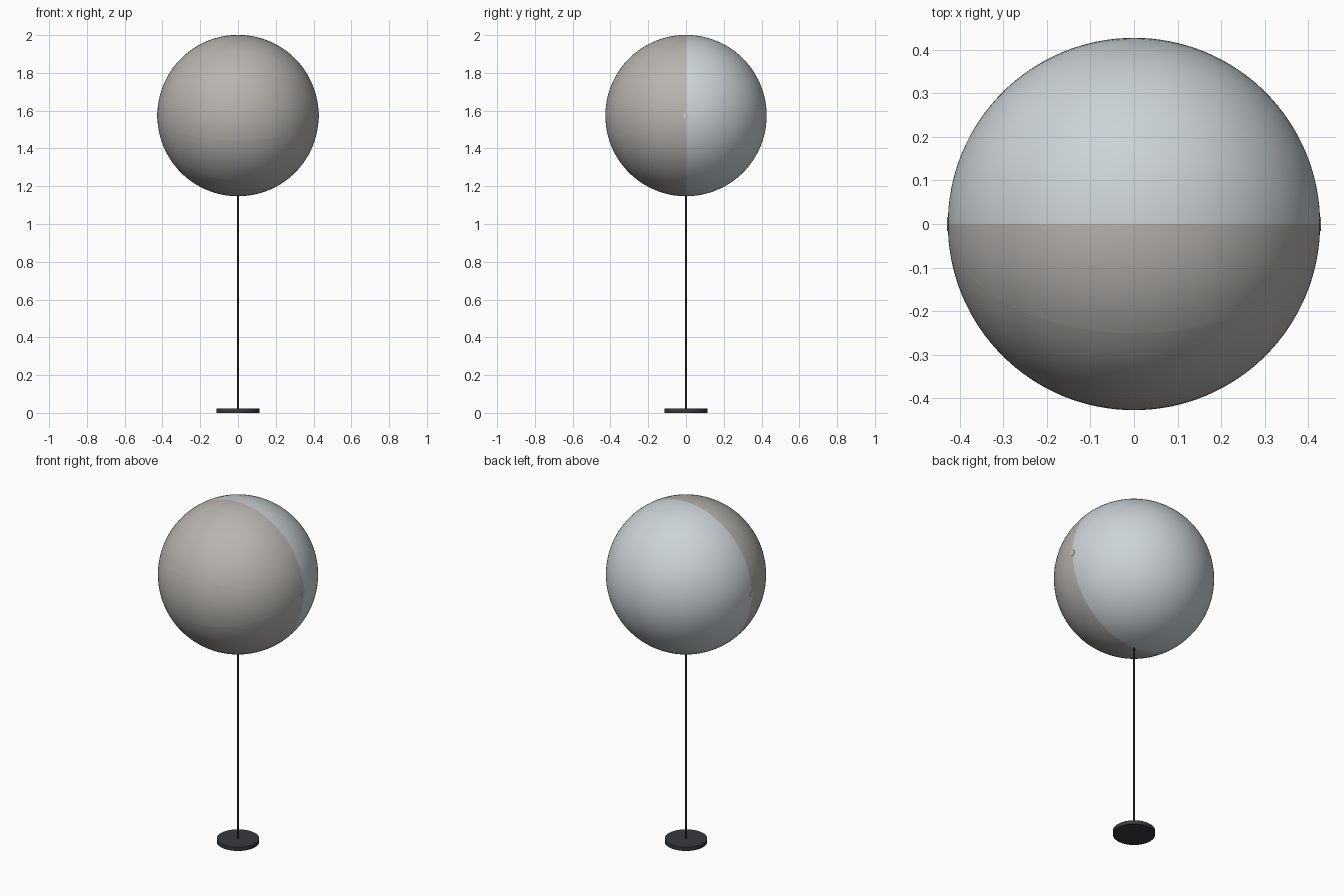
import bpy, bmesh
from math import sin, cos, pi, radians

if "Cube" in bpy.data.objects:
    bpy.data.objects.remove(bpy.data.objects["Cube"])

R, CZ = 0.427, 1.574


def material(name, color):
    m = bpy.data.materials.new(name)
    m.diffuse_color = (*color, 1)
    m.use_nodes = True
    m.node_tree.nodes["Principled BSDF"].inputs["Base Color"].default_value = m.diffuse_color
    return m


GLASS = material("cool_grey", (0.60, 0.65, 0.68))
SHADE = material("warm_grey", (0.48, 0.46, 0.43))
METAL = material("dark_metal", (0.04, 0.042, 0.05))
PIN = material("pale_pin", (0.8, 0.82, 0.83))


def finish(name, mat, angle=40):
    ob = bpy.context.object
    ob.name = name
    ob.data.materials.append(mat)
    bpy.ops.object.shade_smooth_by_angle(angle=radians(angle))
    return ob


def cylinder(name, r, depth, loc, mat, rot=(0, 0, 0), verts=48):
    bpy.ops.mesh.primitive_cylinder_add(vertices=verts, radius=r, depth=depth,
                                        location=loc, rotation=rot)
    return finish(name, mat)


def gore(name, a0, a1, mat, r=R, n=10, m=64):
    """Spherical panel between two angles, turning about the x axis."""
    bm = bmesh.new()
    rows = []
    for i in range(n + 1):
        a = a0 + (a1 - a0) * i / n
        rows.append([bm.verts.new((-r * cos(pi * j / m),
                                   -r * sin(pi * j / m) * cos(a),
                                   r * sin(pi * j / m) * sin(a)))
                     for j in range(m + 1)])
    for p, q in zip(rows, rows[1:]):
        for j in range(m):
            bm.faces.new((p[j], p[j + 1], q[j + 1], q[j]))
    bmesh.ops.remove_doubles(bm, verts=bm.verts, dist=1e-5)
    bmesh.ops.recalc_face_normals(bm, faces=bm.faces)
    if sum(f.normal.dot(f.calc_center_median()) for f in bm.faces) < 0:
        bmesh.ops.reverse_faces(bm, faces=bm.faces)
    me = bpy.data.meshes.new(name)
    bm.to_mesh(me)
    bm.free()
    ob = bpy.data.objects.new(name, me)
    ob.location.z = CZ
    bpy.context.collection.objects.link(ob)
    bpy.ops.object.select_all(action='DESELECT')
    bpy.context.view_layer.objects.active = ob
    ob.select_set(True)
    return finish(name, mat)


# Foot and stem
cylinder("base", 0.113, 0.022, (0, 0, 0.011), METAL, verts=64)
cylinder("stem", 0.005, CZ - R - 0.01, (0, 0, (CZ - R + 0.03) / 2), METAL, verts=24)

# Rear half globe
gore("globe_back", pi / 2, 3 * pi / 2, GLASS, n=48)

# Front shade: five fabric panels with fine seams
for k in range(5):
    a = -pi / 2 + k * pi / 5
    gore(f"shade_panel_{k + 1}", a, a + pi / 5, SHADE)

# Pivot pins on both sides
for side, s in (("left", -1), ("right", 1)):
    cylinder(f"pivot_{side}", 0.016, 0.01, (s * (R - 0.003), 0, CZ), PIN,
             rot=(0, pi / 2, 0), verts=24)
